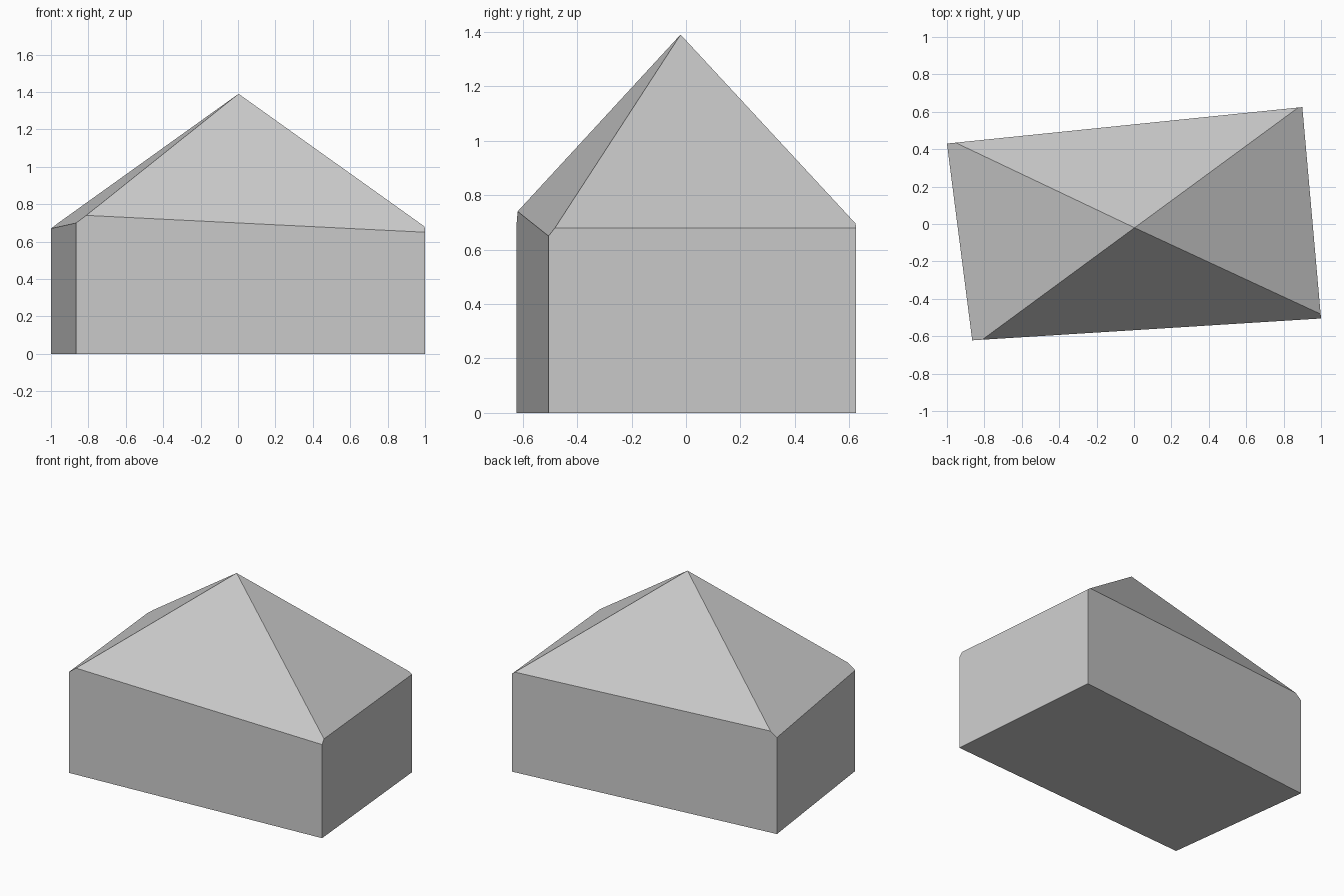
import bpy
import bmesh
from mathutils import Vector

cube = bpy.data.objects.get("Cube")
if cube:
    bpy.data.objects.remove(cube, do_unlink=True)

grey = bpy.data.materials.new("plain_grey")
grey.use_nodes = True
colour = (0.6, 0.6, 0.6, 1)
grey.diffuse_color = colour
grey.node_tree.nodes["Principled BSDF"].inputs["Base Color"].default_value = colour

# Skewed four-cornered footprint, extruded well above the roof
footprint = [(-1, 0.43), (-0.865, -0.622), (1, -0.505), (0.9, 0.625)]
bm = bmesh.new()
base = bm.faces.new([bm.verts.new((x, y, 0)) for x, y in footprint])
walls = bmesh.ops.extrude_face_region(bm, geom=[base], use_keep_orig=True)
top = [v for v in walls["geom"] if isinstance(v, bmesh.types.BMVert)]
bmesh.ops.translate(bm, verts=top, vec=(0, 0, 2))
bmesh.ops.recalc_face_normals(bm, faces=bm.faces)

# Each roof slope runs from the shared peak to two points on its eave
peak = Vector((0.003, -0.02, 1.39))
eaves = {
    "left": ((-1, 0.43, 0.67), (-0.865, -0.622, 0.7)),
    "front": ((-0.81, -0.617, 0.742), (1, -0.505, 0.65)),
    "right": ((1, -0.505, 0.68), (0.9, 0.625, 0.68)),
    "back": ((0.88, 0.623, 0.696), (-0.95, 0.435, 0.705)),
}
for start, end in eaves.values():
    a, b = Vector(start), Vector(end)
    normal = (b - a).cross(peak - a).normalized()
    if normal.z < 0:
        normal.negate()
    cut = bmesh.ops.bisect_plane(
        bm, geom=bm.verts[:] + bm.edges[:] + bm.faces[:], dist=0.0001,
        plane_co=peak, plane_no=normal, clear_outer=True)
    rim = [e for e in bm.edges if e.is_boundary]
    bmesh.ops.holes_fill(bm, edges=rim, sides=0)

bmesh.ops.remove_doubles(bm, verts=bm.verts, dist=0.002)
bmesh.ops.recalc_face_normals(bm, faces=bm.faces)

mesh = bpy.data.meshes.new("hipped_roof_house")
bm.to_mesh(mesh)
bm.free()
mesh.materials.append(grey)
house = bpy.data.objects.new("hipped_roof_house", mesh)
bpy.context.collection.objects.link(house)
